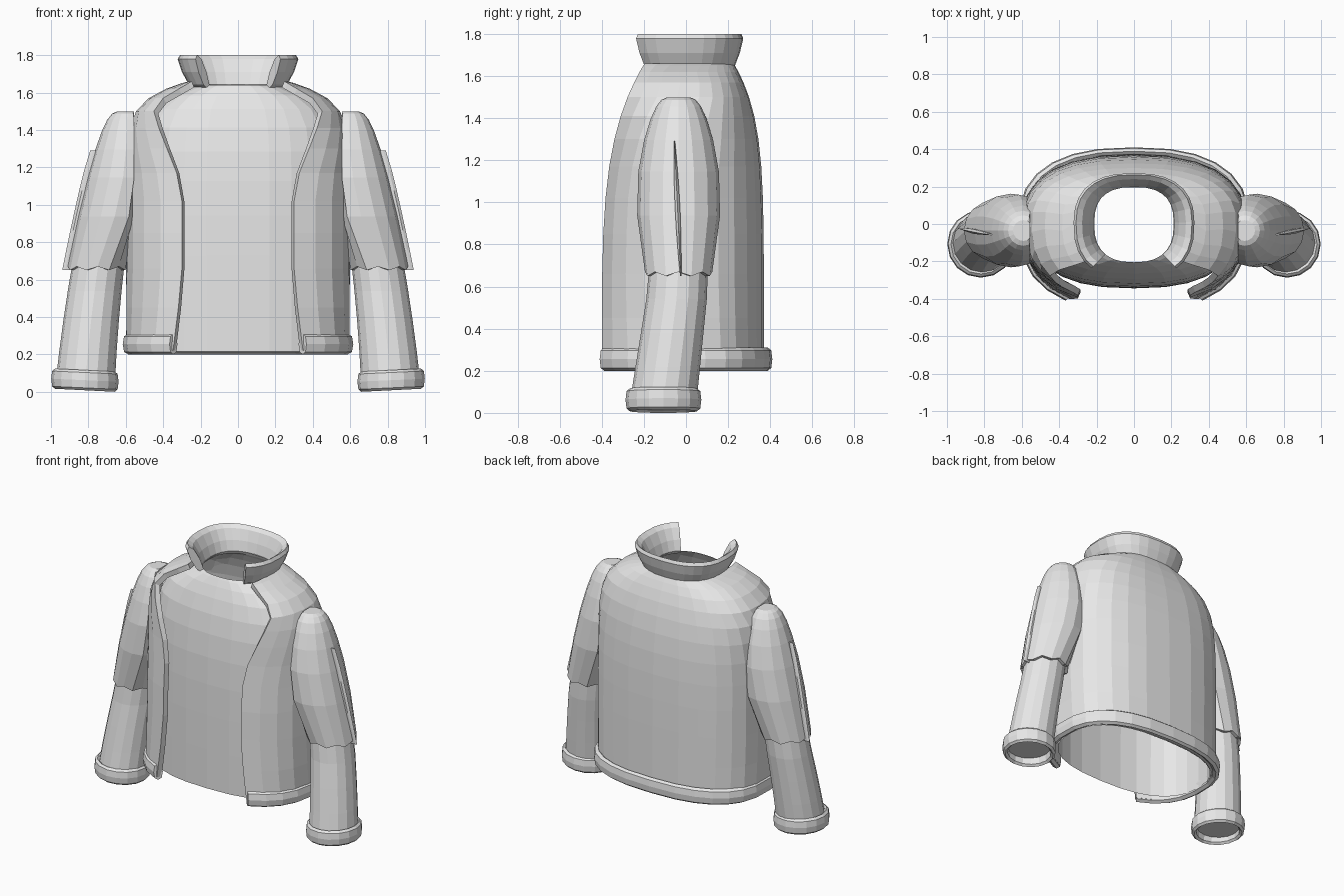
import bpy, bmesh
from math import acos, cos, sin, pi, copysign

cube = bpy.data.objects.get("Cube")
if cube:
    bpy.data.objects.remove(cube)

grey = bpy.data.materials.new("light grey cloth")
shade = (0.8, 0.8, 0.8, 1)
grey.use_nodes = True
grey.diffuse_color = shade
grey.node_tree.nodes["Principled BSDF"].inputs["Base Color"].default_value = shade

BOXY = 0.8  # below one, ovals become slightly boxy


def power(value):
    return copysign(abs(value) ** BOXY, value)


def turn(count):
    """Evenly spaced angles around a full circle."""
    return [2 * pi * i / count for i in range(count)]


def loft(name, rings, closed=True, wrap=False, caps=(), thickness=0):
    """Skin rings of points; wrap joins the last ring to the first."""
    bm = bmesh.new()
    rows = [[bm.verts.new(point) for point in ring] for ring in rings]
    size = len(rows[0])
    pairs = list(zip(rows, rows[1:]))
    if wrap:
        pairs.append((rows[-1], rows[0]))
    for low, high in pairs:
        for i in range(size if closed else size - 1):
            j = (i + 1) % size
            bm.faces.new((low[i], low[j], high[j], high[i]))
    if wrap and not closed:
        bm.faces.new([row[0] for row in rows])
        bm.faces.new([row[-1] for row in rows])
    for cap in caps:
        bm.faces.new(rows[cap])
    bmesh.ops.recalc_face_normals(bm, faces=bm.faces[:])
    mesh = bpy.data.meshes.new(name)
    bm.to_mesh(mesh)
    bm.free()
    mesh.materials.append(grey)
    obj = bpy.data.objects.new(name, mesh)
    bpy.context.collection.objects.link(obj)
    if thickness:
        solid = obj.modifiers.new("thickness", "SOLIDIFY")
        solid.thickness = thickness
        solid.offset = -1


def open_ring(z, half, back, edge, edge_depth, steps=11):
    """Arc from one front edge, around the back, to the other front edge."""
    limit = pi / 2 + acos(min(1, edge / half) ** (1 / BOXY))
    front = edge_depth / abs(power(sin(pi / 2 - limit)))
    points = []
    for i in range(-steps, steps + 1):
        angle = pi / 2 - limit * i / steps
        y = power(sin(angle))
        points.append((half * power(cos(angle)), y * (back if y > 0 else front), z))
    return points


def body_width(z):
    return 0.6 * (1 - (z / 1.715) ** 18)


def body_depth(z):
    return 0.37 * (1 - (z / 1.9) ** 7)


def lapel(z):
    """Distance of the jacket's front edge from the centre line."""
    keys = [(0.2, 0.35), (0.6, 0.3), (1.1, 0.3), (1.4, 0.42), (1.5, 0.45), (1.57, 0.4), (1.7, 0.18)]
    for (low, a), (high, b) in zip(keys, keys[1:]):
        if z <= high:
            return a + (b - a) * (z - low) / (high - low)


def levels(bottom, top, count):
    """Heights that crowd together towards the shoulders."""
    return [top - (top - bottom) * (1 - i / count) ** 2 for i in range(count + 1)]


# Inner shirt, open at the waist and neck
shirt = []
for z in levels(0.215, 1.64, 10):
    wide, deep = 0.93 * body_width(z + 0.03), 0.93 * body_depth(z + 0.03)
    shirt.append([(wide * power(cos(a)), deep * power(sin(a)), z) for a in turn(28)])
loft("inner_shirt", shirt)

# Jacket body, open down the front
loft("jacket_body",
     [open_ring(z, body_width(z), body_depth(z), lapel(z), 0.4 * (1 - (z / 1.9) ** 5))
      for z in levels(0.22, 1.66, 12)], closed=False, thickness=0.035)


def band(name, z, height, width, flare, half, back, edge, edge_depth):
    """Padded strip with a rounded section, open at the front."""
    rings = []
    for a in turn(8):
        rise = power(sin(a))
        out = width * power(cos(a)) + flare * rise
        rings.append(open_ring(z + height * rise, half + out, back + 0.7 * out,
                               edge + 0.7 * out, edge_depth + 0.7 * out))
    loft(name, rings, closed=False, wrap=True)


band("waistband", 0.255, 0.055, 0.03, 0, 0.588, 0.389, 0.345, 0.389)
band("collar", 1.71, 0.09, 0.03, 0.04, 0.27, 0.235, 0.19, 0.2)


def arm_ring(side, z, reach, radius, wave=0, tilt=0, lift=0):
    """Circle about the arm's bent line, flattened where it meets the body."""
    x = 0.82 - 0.07 * z - 0.055 * z * z + reach - radius
    y = min(-0.035, 0.13 * z - 0.115)
    return [(side * max(0.555, x + radius * cos(a)), y + radius * sin(a),
             z + lift + tilt * cos(a) + wave * (-1) ** i)
            for i, a in enumerate(turn(16))]


for side, word in ((1, "left"), (-1, "right")):
    # Upper sleeve: domed shoulder, swollen middle, scalloped and tucked end
    upper = []
    for i in range(1, 9):
        t = (i / 8) ** 3
        reach = 0.16 * t ** 0.17
        upper.append(arm_ring(side, 1.5 - 0.84 * t, reach, reach + 0.055 * sin(pi * t),
                              wave=0.01 if i == 8 else 0))
    upper.append(arm_ring(side, 0.66, 0.13, 0.13, wave=0.01))
    loft(word + "_upper_sleeve", upper, caps=(0,))

    # Lower sleeve, widening slightly to the wrist
    lower = []
    for i in range(5):
        z = 0.06 + 0.16 * i
        radius = 0.16 - 0.03 * z
        lower.append(arm_ring(side, z, radius, radius))
    loft(word + "_lower_sleeve", lower, caps=(0, -1))

    # Padded cuff
    cuff = []
    for a in turn(8):
        radius = 0.16 + 0.02 * power(cos(a))
        cuff.append(arm_ring(side, 0.06, radius + 0.003, radius, tilt=0.008,
                             lift=0.054 * power(sin(a)) + 0.002))
    loft(word + "_cuff", cuff, wrap=True)

    # Thin fin down the outside of the sleeve
    fin = []
    for i in range(7):
        t = i / 6
        x, y, z = 0.79 + 0.15 * t ** 0.85, 0.03 * t - 0.055, 1.29 - 0.64 * t
        thin = 0.003 + 0.009 * sin(pi * t)
        fin.append([(side * (x - inset), y + offset, z) for inset, offset in
                    ((0.08, -thin), (0.015, -thin), (0, 0), (0.015, thin), (0.08, thin))])
    loft(word + "_sleeve_fin", fin, caps=(0, -1))
